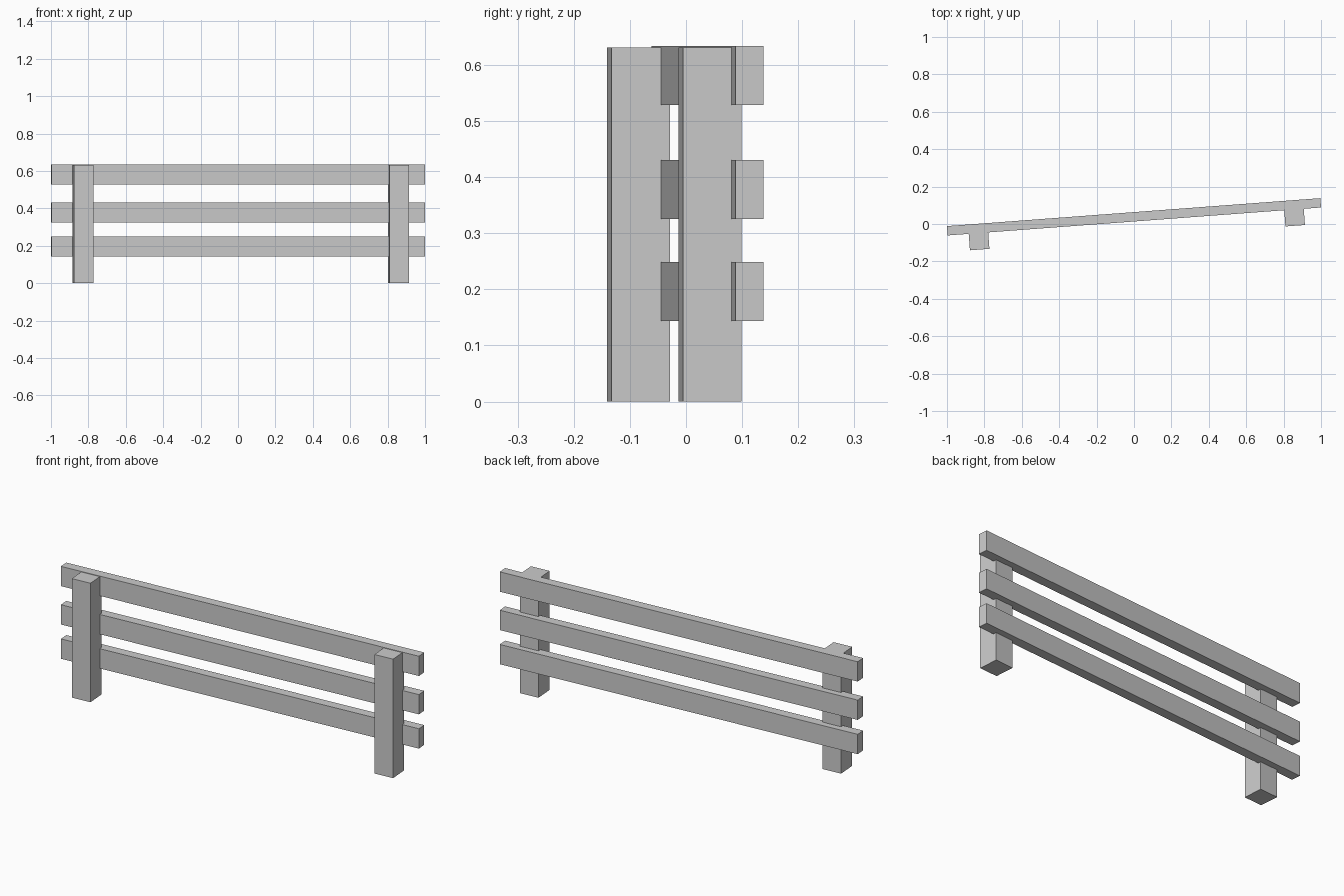
import bpy, math

if "Cube" in bpy.data.objects:
    bpy.data.objects.remove(bpy.data.objects["Cube"])

YAW = math.atan(0.0748)  # whole fence is turned slightly about z


def box(name, centre, size):
    bpy.ops.mesh.primitive_cube_add(size=1, location=centre, rotation=(0, 0, YAW))
    ob = bpy.context.object
    ob.name = name
    ob.scale = size
    bpy.ops.object.transform_apply(location=False, rotation=False, scale=True)
    return ob


# horizontal rails
RAIL_H = 0.105
for name, z in (("lower_rail", 0.1965), ("middle_rail", 0.378), ("upper_rail", 0.5815)):
    box(name, (0, 0.0385, z), (2.0018, 0.05, RAIL_H))

# upright posts, let slightly into the rails
POST_H = 0.631
for name, x, y in (("left_post", -0.829, -0.0845), ("right_post", 0.858, 0.043)):
    box(name, (x, y, POST_H / 2), (0.1045, 0.1045, POST_H))
